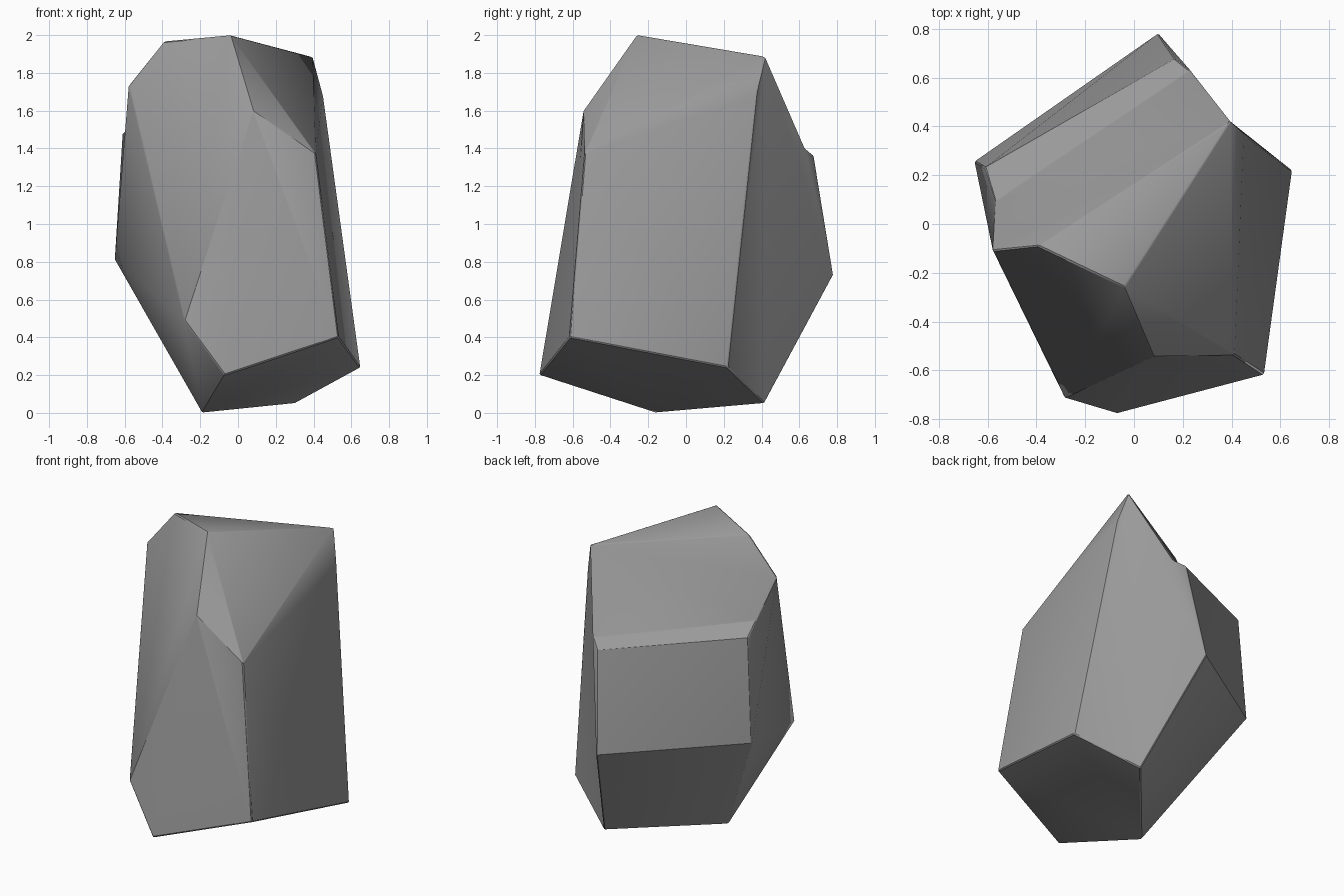
import bpy, bmesh, math

if "Cube" in bpy.data.objects:
    bpy.data.objects.remove(bpy.data.objects["Cube"])

# Corner points of the boulder
corners = {
    # top ridge
    "A": (-0.395, -0.09, 1.967), "B": (-0.04, -0.26, 2.0), "C": (0.395, 0.42, 1.885),
    # upper sides
    "D": (0.45, 0.37, 1.68), "E": (0.08, -0.542, 1.60), "F": (0.412, -0.537, 1.37),
    "K": (-0.578, -0.11, 1.735),
    # crease and ledge at the back
    "R": (-0.57, 0.09, 1.52), "S": (0.23, 0.63, 1.40),
    "N": (-0.612, 0.23, 1.48), "T": (0.17, 0.678, 1.36),
    # lower girdle
    "G": (0.533, -0.617, 0.40), "H": (0.648, 0.22, 0.24), "I": (-0.07, -0.776, 0.20),
    "J": (-0.285, -0.712, 0.49), "L": (-0.654, 0.256, 0.81), "M": (0.10, 0.781, 0.73),
    # base
    "P": (-0.19, -0.16, 0.0), "Q": (0.30, 0.415, 0.05),
}

# Facets, each spelled by its corners
facets = ("ABC BEF BFC CFD KJA AJB BJE JIE IGFE FGHD IPQHG KJL JPL JIP KLNR "
          "ACSRK RSTN NTM NML LMQ LQP CDHQ CQMS STM").split()

bm = bmesh.new()
v = {k: bm.verts.new(co) for k, co in corners.items()}
for f in facets:
    bm.faces.new([v[c] for c in f])
bmesh.ops.recalc_face_normals(bm, faces=bm.faces[:])

mesh = bpy.data.meshes.new("boulder")
bm.to_mesh(mesh)
bm.free()
boulder = bpy.data.objects.new("boulder", mesh)
bpy.context.collection.objects.link(boulder)

# Grey stone
stone = bpy.data.materials.new("grey stone")
stone.diffuse_color = (0.32, 0.32, 0.32, 1)
stone.use_nodes = True
stone.node_tree.nodes["Principled BSDF"].inputs["Base Color"].default_value = stone.diffuse_color
mesh.materials.append(stone)

# Narrow worn edges
bevel = boulder.modifiers.new("worn_edges", "BEVEL")
bevel.width = 0.006
bevel.segments = 1
bevel.limit_method = "ANGLE"
bevel.angle_limit = math.radians(40)

bpy.context.view_layer.objects.active = boulder
boulder.select_set(True)
bpy.ops.object.modifier_apply(modifier=bevel.name)
bpy.ops.object.shade_smooth_by_angle(angle=math.radians(30))
